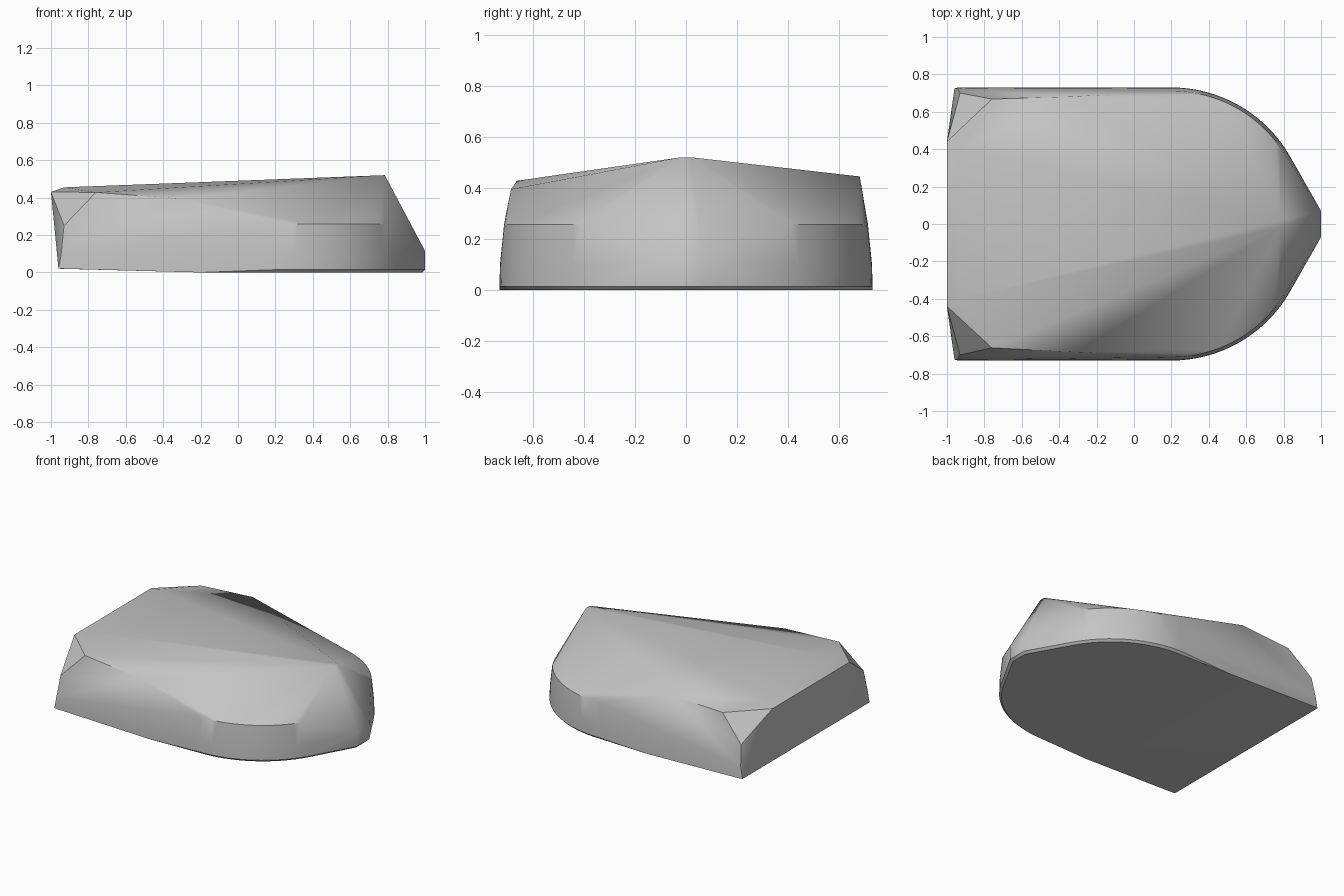
import bpy
import bmesh
import math

cube = bpy.data.objects.get("Cube")
if cube:
    bpy.data.objects.remove(cube, do_unlink=True)


def make_material(name, colour):
    mat = bpy.data.materials.new(name)
    mat.use_nodes = True
    mat.diffuse_color = colour
    mat.node_tree.nodes["Principled BSDF"].inputs["Base Color"].default_value = colour
    return mat


def nose_arc(radius, end_angle, z, steps=16):
    """Quarter-round plan curve running from the side towards the nose."""
    points = []
    for i in range(steps + 1):
        a = math.radians(90 + (end_angle - 90) * i / steps)
        points.append((0.2 + radius * math.cos(a), radius * math.sin(a), z))
    return points


# Half outline, mirrored across y below
half = []
# Underside, rim and side wall around the rounded nose
half += nose_arc(0.715, 30, 0.0)
half += nose_arc(0.73, 30, 0.015)
half += nose_arc(0.728, 30, 0.10)
half += nose_arc(0.712, 35, 0.258)
# Straight lower side, rising slightly at the blunt end
half += [(-0.2, 0.73, 0.0), (-0.96, 0.725, 0.02), (-0.94, 0.73, 0.02),
         (-0.945, 0.725, 0.10), (-0.93, 0.70, 0.25)]
# Nose tip
half += [(0.985, 0.06, 0.0), (1.0, 0.07, 0.015), (1.0, 0.07, 0.115)]
# Blunt end and its top bevel
half += [(-1.0, 0.44, 0.43), (-0.93, 0.40, 0.455)]
# Peak
half += [(0.785, 0.02, 0.52)]

points = [(x, side * y, z) for x, y, z in half for side in (1, -1)]
# Upper shoulders, one a little lower than the other
points += [(-0.36, 0.68, 0.445), (-0.76, 0.668, 0.425),
           (-0.31, -0.685, 0.395), (-0.76, -0.662, 0.428)]

# Skin the points as one convex block
bm = bmesh.new()
for p in points:
    bm.verts.new(p)
bmesh.ops.convex_hull(bm, input=bm.verts[:])
loose = [v for v in bm.verts if not v.link_faces]
bmesh.ops.delete(bm, geom=loose, context='VERTS')
bmesh.ops.recalc_face_normals(bm, faces=bm.faces[:])

mesh = bpy.data.meshes.new("wedge_block")
bm.to_mesh(mesh)
bm.free()
block = bpy.data.objects.new("wedge_block", mesh)
bpy.context.collection.objects.link(block)
mesh.materials.append(make_material("plain grey", (0.55, 0.55, 0.55, 1)))

# Smooth the curved wall, keep the hard edges
bpy.ops.object.select_all(action='DESELECT')
block.select_set(True)
bpy.context.view_layer.objects.active = block
bpy.ops.object.shade_smooth_by_angle(angle=math.radians(30))
